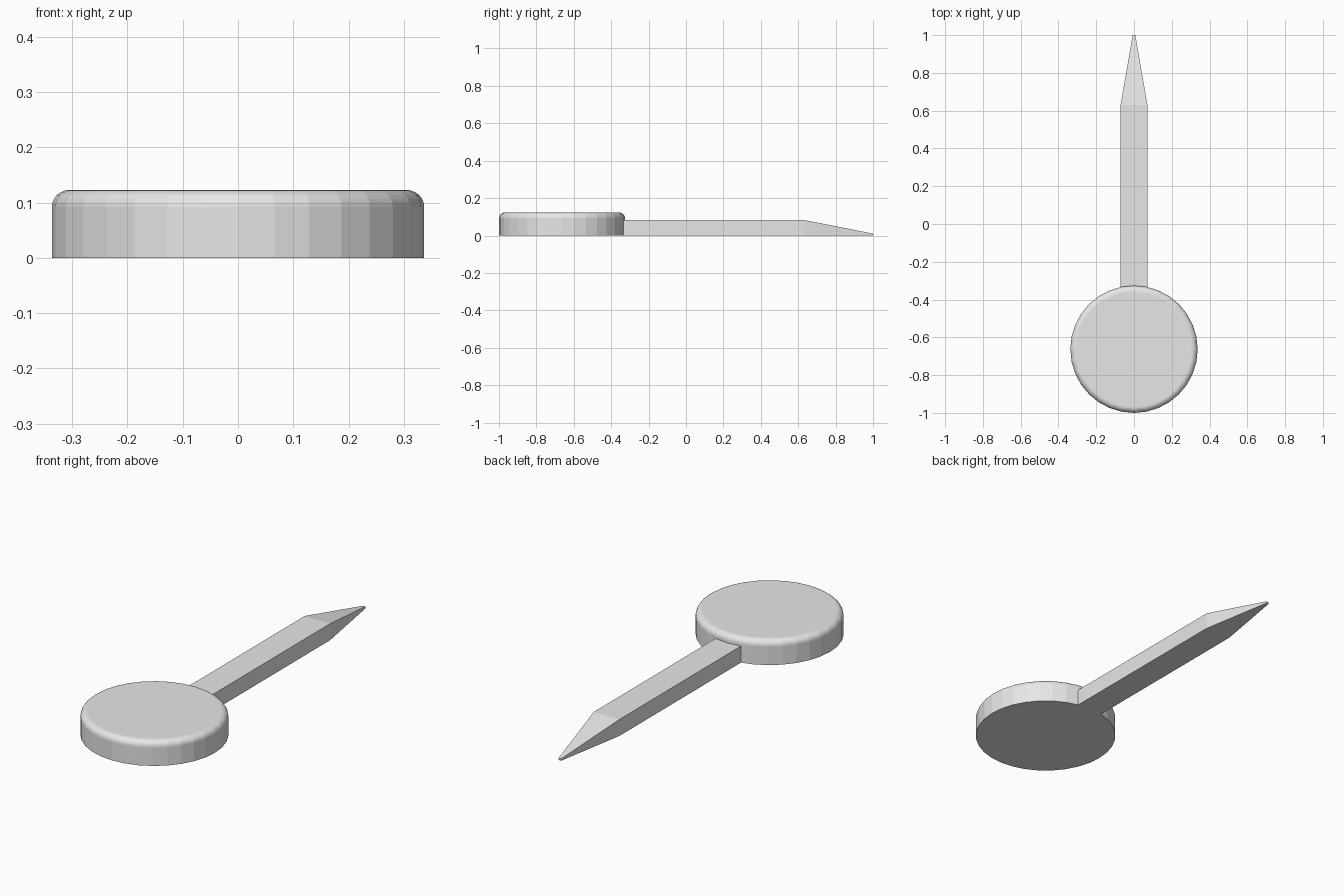
import bpy, bmesh
from math import sin, cos, pi

if "Cube" in bpy.data.objects:
    bpy.data.objects.remove(bpy.data.objects["Cube"])

grey = bpy.data.materials.new("light grey")
grey.use_nodes = True
color = (0.8, 0.8, 0.8, 1)
grey.diffuse_color = color
grey.node_tree.nodes["Principled BSDF"].inputs["Base Color"].default_value = color


def finish(name, bm):
    bmesh.ops.recalc_face_normals(bm, faces=bm.faces[:])
    mesh = bpy.data.meshes.new(name)
    bm.to_mesh(mesh)
    bm.free()
    mesh.materials.append(grey)
    obj = bpy.data.objects.new(name, mesh)
    bpy.context.scene.collection.objects.link(obj)
    return obj


# Round head: faceted disc with a rounded top rim
RADIUS, HEIGHT, SIDES = 0.337, 0.123, 32
bm = bmesh.new()
bottom = bm.faces.new([bm.verts.new((RADIUS * cos(2 * pi * i / SIDES),
                                     RADIUS * sin(2 * pi * i / SIDES), 0))
                       for i in range(SIDES)])
extruded = bmesh.ops.extrude_face_region(bm, geom=[bottom], use_keep_orig=True)["geom"]
top_verts = [v for v in extruded if isinstance(v, bmesh.types.BMVert)]
bmesh.ops.translate(bm, verts=top_verts, vec=(0, 0, HEIGHT))
rim = [e for e in bm.edges if all(v.co.z > HEIGHT / 2 for v in e.verts)]
bmesh.ops.bevel(bm, geom=rim, offset=0.031, offset_type='OFFSET',
                segments=6, profile=0.5, affect='EDGES')
head = finish("round_head", bm)
head.location.y = RADIUS - 1

# Shaft with a tapered point: rectangular sections (y, half width, height)
sections = [(-0.335, 0.071, 0.083), (0.63, 0.071, 0.083), (1.0, 0.007, 0.01)]
bm = bmesh.new()
rings = [[bm.verts.new(p) for p in ((-w, y, 0), (w, y, 0), (w, y, h), (-w, y, h))]
         for y, w, h in sections]
for a, b in zip(rings, rings[1:]):
    for i in range(4):
        j = (i + 1) % 4
        bm.faces.new((a[i], a[j], b[j], b[i]))
bm.faces.new(rings[0])
bm.faces.new(rings[-1])
finish("pointed_shaft", bm)
